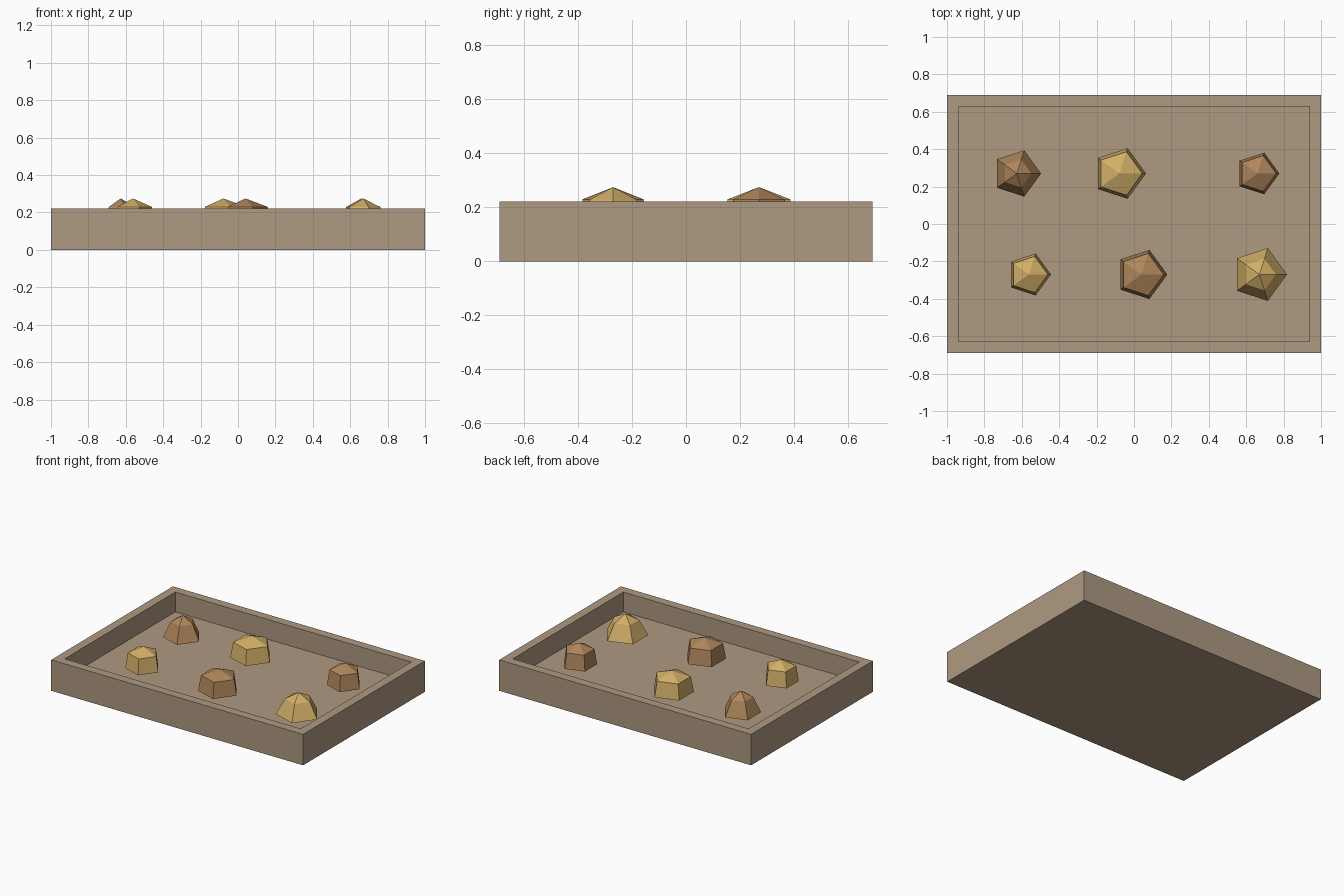
import bpy, bmesh, math

if "Cube" in bpy.data.objects:
    bpy.data.objects.remove(bpy.data.objects["Cube"])

W, D, H, T, FLOOR = 1.0, 0.69, 0.222, 0.063, 0.08
BASE, SHOULDER, APEX = 0.12, 0.23, 0.275


def material(name, rgb):
    m = bpy.data.materials.new(name)
    m.diffuse_color = (*rgb, 1)
    m.use_nodes = True
    m.node_tree.nodes["Principled BSDF"].inputs["Base Color"].default_value = m.diffuse_color
    return m


def finish(name, bm, mat):
    bmesh.ops.recalc_face_normals(bm, faces=bm.faces)
    me = bpy.data.meshes.new(name)
    bm.to_mesh(me)
    bm.free()
    me.materials.append(mat)
    ob = bpy.data.objects.new(name, me)
    bpy.context.collection.objects.link(ob)


def loft(bm, rings):
    for a, b in zip(rings, rings[1:]):
        n = len(a)
        for i in range(n):
            j = (i + 1) % n
            bm.faces.new((a[i], a[j], b[j], b[i]))


wood = material("tray_tan", (0.42, 0.32, 0.22))
gold = material("gold_crust", (0.65, 0.43, 0.14))
brown = material("brown_crust", (0.43, 0.24, 0.105))

# Open tray: outer wall, rim, inner wall, floor
bm = bmesh.new()
rings = []
for x, y, z in ((W, D, 0), (W, D, H), (W - T, D - T, H), (W - T, D - T, FLOOR)):
    rings.append([bm.verts.new((sx * x, sy * y, z))
                  for sx, sy in ((-1, -1), (1, -1), (1, 1), (-1, 1))])
loft(bm, rings)
bm.faces.new(rings[0])
bm.faces.new(rings[-1])
finish("tray", bm, wood)


# Five-sided buns: tapered body with a low pointed cap
def bun(name, x, y, r, taper, mat):
    bm = bmesh.new()
    rings = [[bm.verts.new((x + q * math.cos(i * math.tau / 5),
                            y + q * math.sin(i * math.tau / 5), z)) for i in range(5)]
             for q, z in ((r, BASE), (r * taper, SHOULDER))]
    loft(bm, rings)
    bm.faces.new(rings[0])
    tip = bm.verts.new((x, y, APEX))
    top = rings[1]
    for i in range(5):
        bm.faces.new((top[i], top[(i + 1) % 5], tip))
    finish(name, bm, mat)


buns = [(-0.627, 0.27, 0.13, 0.6, brown), (-0.078, 0.27, 0.142, 0.86, gold),
        (0.66, 0.27, 0.117, 0.86, brown), (-0.562, -0.27, 0.118, 0.86, gold),
        (0.04, -0.27, 0.138, 0.86, brown), (0.67, -0.27, 0.148, 0.6, gold)]
for k, b in enumerate(buns):
    bun(f"bun_{k + 1}", *b)
